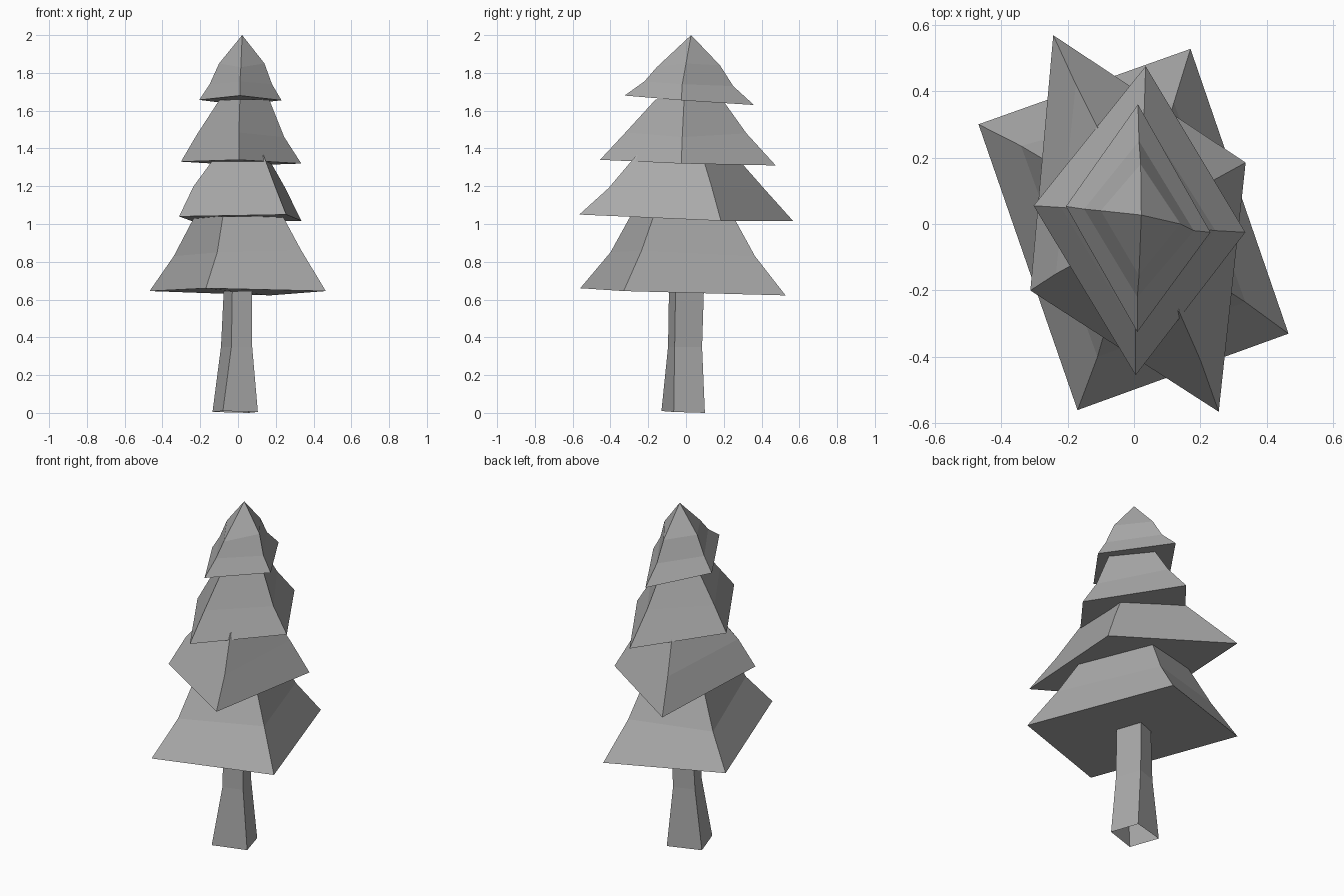
import bpy, bmesh

cube = bpy.data.objects.get("Cube")
if cube:
    bpy.data.objects.remove(cube, do_unlink=True)

# One plain grey for the whole tree
grey = bpy.data.materials.new("plain grey")
grey.use_nodes = True
grey.diffuse_color = (0.4, 0.4, 0.4, 1)
grey.node_tree.nodes["Principled BSDF"].inputs["Base Color"].default_value = (0.4, 0.4, 0.4, 1)


def loft(name, rings, bottom=True, top=True, tip=None):
    """Skin four-cornered rings (right-hand, front, left-hand, back) from low to high."""
    bm = bmesh.new()
    loops = [[bm.verts.new(p) for p in ring] for ring in rings]
    for low, high in zip(loops, loops[1:]):
        for i in range(4):
            j = (i + 1) % 4
            bm.faces.new((low[i], low[j], high[j], high[i]))
    if tip:
        apex = bm.verts.new(tip)
        for i in range(4):
            bm.faces.new((loops[-1][i], loops[-1][(i + 1) % 4], apex))
    elif top:
        bm.faces.new(loops[-1])
    if bottom:
        bm.faces.new(loops[0][::-1])
    mesh = bpy.data.meshes.new(name)
    bm.to_mesh(mesh)
    bm.free()
    mesh.materials.append(grey)
    obj = bpy.data.objects.new(name, mesh)
    bpy.context.collection.objects.link(obj)
    return obj


# Trunk: flared foot, open underneath
loft("trunk", [
    [(-.135, .045, .005), (-.08, -.13, .01), (.105, -.065, .005), (.055, .10, 0)],
    [(-.09, .045, .35), (-.035, -.095, .35), (.075, -.06, .35), (.025, .085, .35)],
    [(-.075, .05, .66), (-.03, -.09, .66), (.075, -.055, .66), (.03, .095, .66)],
], bottom=False)

# Bottom tier of branches
loft("branch_tier_1", [
    [(-.468, .30, .645), (-.17, -.56, .66), (.465, -.33, .645), (.17, .527, .622)],
    [(-.34, .235, .83), (-.11, -.40, .85), (.335, -.235, .86), (.12, .365, .83)],
    [(-.23, .17, 1.04), (-.08, -.295, 1.04), (.238, -.172, 1.04), (.085, .25, 1.04)],
])

# Second tier, turned the other way
loft("branch_tier_2", [
    [(-.312, -.20, 1.04), (.255, -.565, 1.05), (.336, .185, 1.017), (-.243, .568, 1.015)],
    [(-.235, -.15, 1.20), (.20, -.41, 1.19), (.245, .135, 1.20), (-.175, .42, 1.18)],
    [(-.125, -.09, 1.35), (.135, -.262, 1.365), (.16, .09, 1.35), (-.10, .27, 1.35)],
])

# Third tier
loft("branch_tier_3", [
    [(-.302, .055, 1.33), (.005, -.455, 1.34), (.335, -.025, 1.32), (.035, .475, 1.31)],
    [(-.22, .05, 1.47), (.005, -.32, 1.485), (.245, -.02, 1.46), (.03, .32, 1.48)],
    [(-.10, .04, 1.655), (.01, -.16, 1.66), (.165, -.01, 1.66), (.025, .195, 1.655)],
])

# Pointed top tier
loft("branch_tier_4", [
    [(-.205, .053, 1.657), (.01, -.325, 1.68), (.23, -.025, 1.655), (.012, .36, 1.63)],
    [(-.15, .045, 1.74), (.01, -.22, 1.755), (.18, -.02, 1.74), (.015, .25, 1.73)],
    [(-.10, .04, 1.85), (.015, -.155, 1.83), (.14, 0, 1.85), (.02, .18, 1.84)],
], tip=(.022, .027, 2.0))
